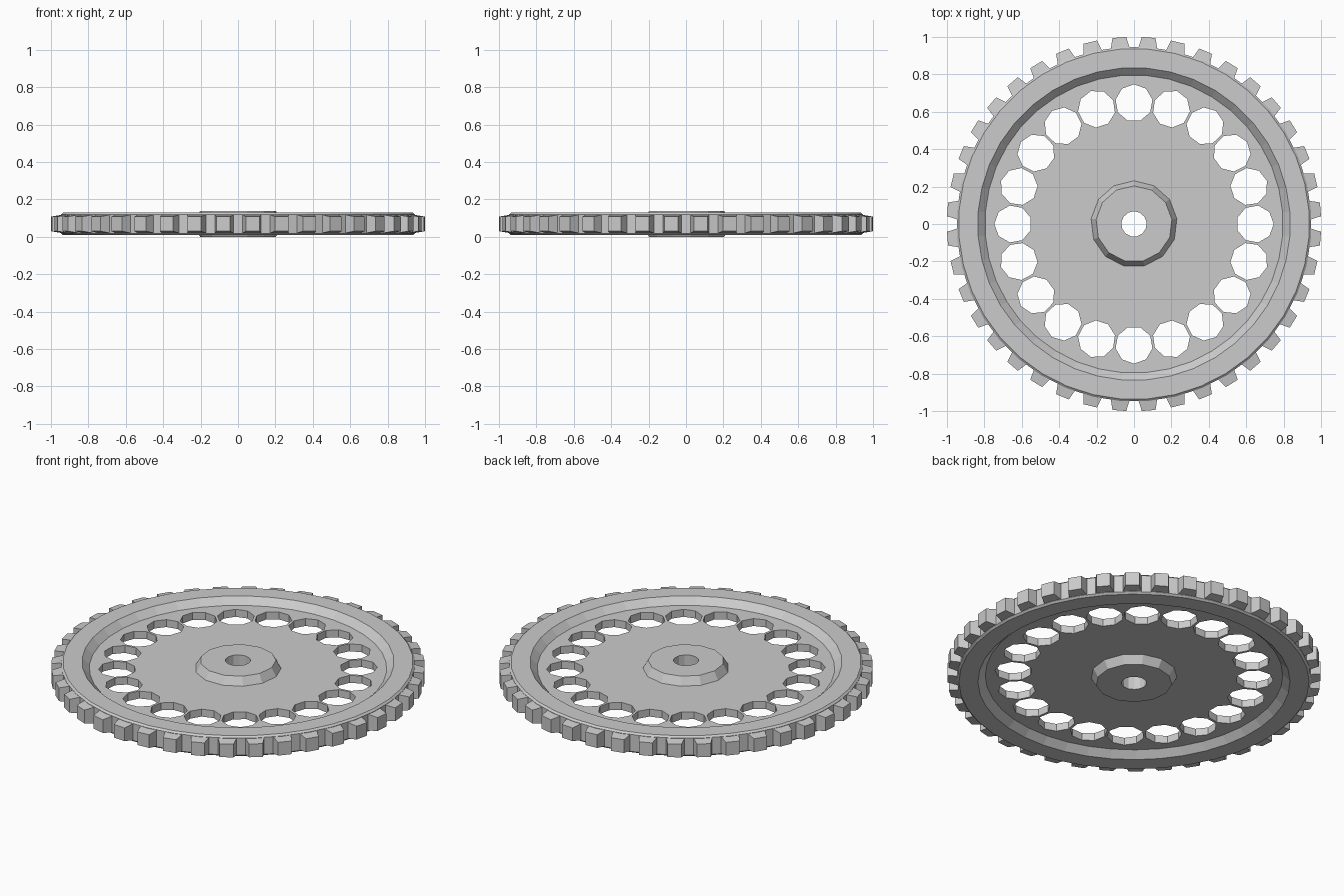
import bpy, bmesh
from math import cos, sin, pi, radians

if "Cube" in bpy.data.objects:
    bpy.data.objects.remove(bpy.data.objects["Cube"])

MID = 0.069  # mid height of the wheel


def make_object(name, bm):
    bmesh.ops.recalc_face_normals(bm, faces=bm.faces)
    mesh = bpy.data.meshes.new(name)
    bm.to_mesh(mesh)
    bm.free()
    ob = bpy.data.objects.new(name, mesh)
    bpy.context.collection.objects.link(ob)
    return ob


def lathe(name, half, sides, start):
    """Spin an upper (radius, height above middle) profile, mirrored below, into a closed ring."""
    profile = [(r, MID + h) for r, h in half] + [(r, MID - h) for r, h in reversed(half)]
    bm = bmesh.new()
    rings = []
    for i in range(sides):
        a = start + 2 * pi * i / sides
        rings.append([bm.verts.new((r * cos(a), r * sin(a), z)) for r, z in profile])
    n = len(profile)
    for i in range(sides):
        p, q = rings[i], rings[(i + 1) % sides]
        for j in range(n):
            k = (j + 1) % n
            bm.faces.new((p[j], q[j], q[k], p[k]))
    return make_object(name, bm)


def add_prism(bm, lower, upper):
    """Closed solid between two matching loops of points."""
    a = [bm.verts.new(p) for p in lower]
    b = [bm.verts.new(p) for p in upper]
    n = len(a)
    bm.faces.new(a[::-1])
    bm.faces.new(b)
    for i in range(n):
        j = (i + 1) % n
        bm.faces.new((a[i], a[j], b[j], b[i]))


# Rim with the thin web inside it
wheel = lathe("rim_and_web", [(0.215, 0.022), (0.797, 0.022), (0.836, 0.06),
                              (0.938, 0.06), (0.949, 0.05)], 40, radians(4.5))

# Ring of nine-sided lightening holes
bm = bmesh.new()
for i in range(20):
    a = 2 * pi * i / 20
    cx, cy = 0.647 * cos(a), 0.647 * sin(a)
    ring = [(cx + 0.1 * cos(a + 2 * pi * k / 9), cy + 0.1 * sin(a + 2 * pi * k / 9))
            for k in range(9)]
    add_prism(bm, [(x, y, -0.1) for x, y in ring], [(x, y, 0.25) for x, y in ring])
cutter = make_object("hole_cutter", bm)
cutter.hide_render = True
mod = wheel.modifiers.new("holes", 'BOOLEAN')
mod.operation = 'DIFFERENCE'
mod.solver = 'EXACT'
mod.object = cutter
bpy.context.view_layer.objects.active = wheel
bpy.ops.object.modifier_apply(modifier=mod.name)
bpy.data.objects.remove(cutter)

# Hub with its bore
lathe("hub", [(0.068, 0.069), (0.204, 0.069), (0.231, 0.022)], 13, pi / 2)

# Forty tapered teeth
bm = bmesh.new()
for i in range(40):
    a = radians(4.5 + 9 * i)

    def loop(r, w, h):
        return [(r * cos(a) - s * w * sin(a), r * sin(a) + s * w * cos(a), MID + t * h)
                for s, t in ((-1, -1), (1, -1), (1, 1), (-1, 1))]
    add_prism(bm, loop(0.935, 0.052, 0.05), loop(1.0, 0.037, 0.039))
make_object("teeth", bm)
